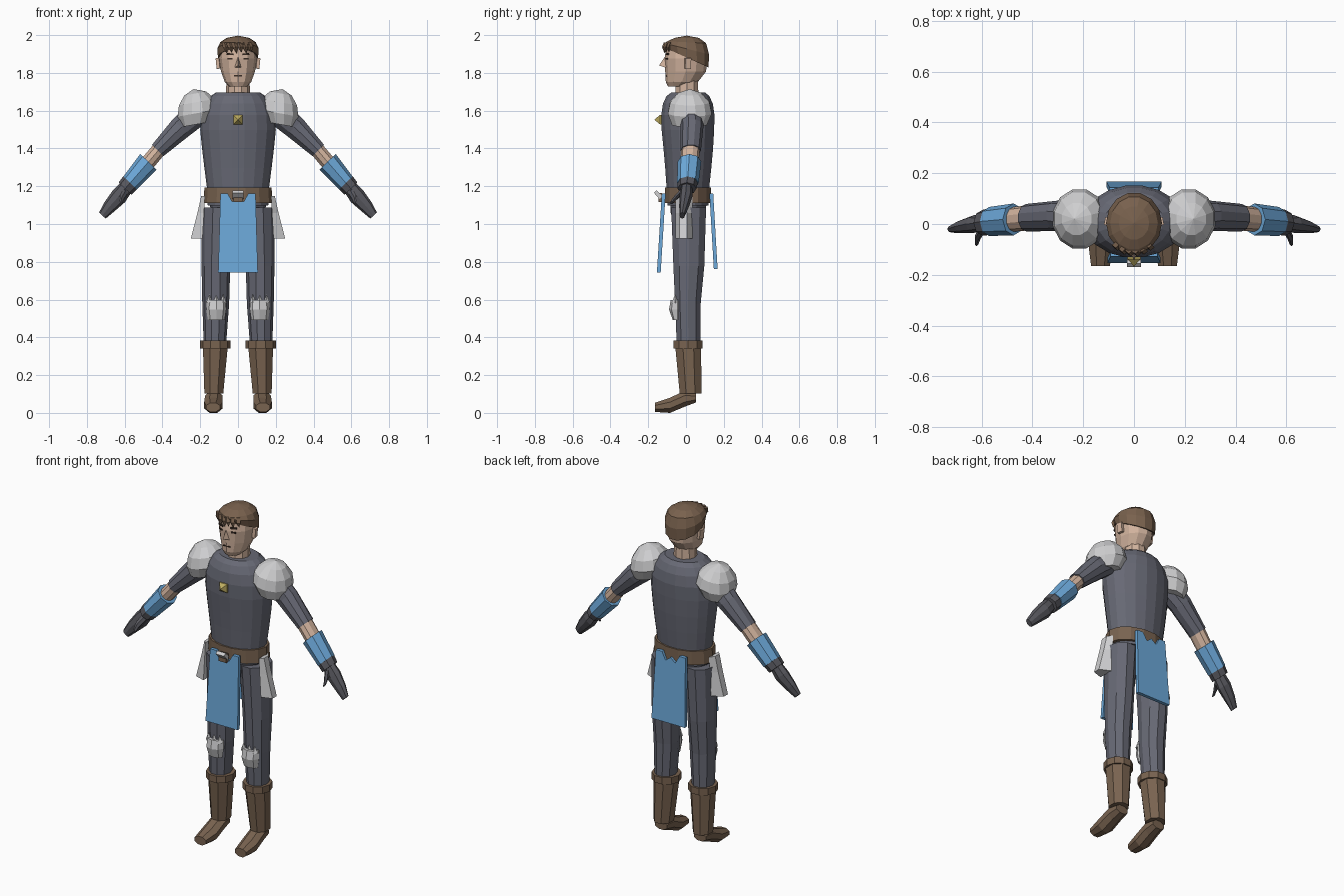
import bpy, bmesh, math
from mathutils import Vector, Matrix, Euler


def material(name, r, g, b):
    m = bpy.data.materials.new(name)
    m.diffuse_color = (r, g, b, 1)
    return m


CLOTH = material("slate_cloth", 0.135, 0.14, 0.175)
GLOVE = material("dark_glove", 0.095, 0.095, 0.11)
STEEL = material("pale_steel", 0.62, 0.62, 0.63)
BLUE = material("blue_cloth", 0.15, 0.39, 0.69)
LEATHER = material("brown_leather", 0.19, 0.125, 0.08)
HAIR = material("brown_hair", 0.19, 0.12, 0.075)
SKIN = material("skin", 0.64, 0.45, 0.34)
GOLD = material("gold", 0.52, 0.42, 0.12)
DARK = material("dark_brown", 0.04, 0.025, 0.018)


def make(name, verts, faces, mat, mirror=False):
    """Create a mesh object, and its twin on the other side if asked."""
    for s in ((1, -1) if mirror else (1,)):
        bm = bmesh.new()
        vs = [bm.verts.new((s * v[0], v[1], v[2])) for v in verts]
        for f in faces:
            bm.faces.new([vs[i] for i in f])
        bmesh.ops.remove_doubles(bm, verts=bm.verts, dist=1e-5)
        bmesh.ops.recalc_face_normals(bm, faces=bm.faces)
        full = name if not mirror else ("left_" if s > 0 else "right_") + name
        me = bpy.data.meshes.new(full)
        bm.to_mesh(me)
        bm.free()
        me.materials.append(mat)
        bpy.context.collection.objects.link(bpy.data.objects.new(full, me))


def loft(name, rings, mat, n=10, u=(1, 0, 0), v=(0, 1, 0), phase=0.0, mirror=False):
    """Skin elliptical rings (x, y, z, ru, rv[, z slope along v])."""
    u, verts, faces = Vector(u), [], []
    for r in rings:
        w = Vector(v) + Vector((0, 0, r[5] if len(r) > 5 else 0))
        for i in range(n):
            a = math.tau * (i + phase) / n
            verts.append(Vector(r[:3]) + u * r[3] * math.cos(a) + w * r[4] * math.sin(a))
    for k in range(len(rings) - 1):
        for i in range(n):
            j = (i + 1) % n
            faces.append((k * n + i, k * n + j, (k + 1) * n + j, (k + 1) * n + i))
    if rings[0][3] > 0:
        faces.append(tuple(range(n)))
    if rings[-1][3] > 0:
        faces.append(tuple(range((len(rings) - 1) * n, len(rings) * n)))
    make(name, verts, faces, mat, mirror)


def box(name, loc, size, mat, rot=(0, 0, 0), mirror=False):
    m = Matrix.Translation(loc) @ Euler(rot).to_matrix().to_4x4()
    verts = [m @ Vector((x * size[0] / 2, y * size[1] / 2, z * size[2] / 2))
             for x in (-1, 1) for y in (-1, 1) for z in (-1, 1)]
    faces = [(0, 1, 3, 2), (4, 5, 7, 6), (0, 1, 5, 4), (2, 3, 7, 6), (0, 2, 6, 4), (1, 3, 7, 5)]
    make(name, verts, faces, mat, mirror)


def slab(name, outline, y_at, thick, mat):
    """Extrude an x-z outline whose depth follows y_at(z)."""
    n = len(outline)
    verts = [(x, y_at(z) + d, z) for d in (0, thick) for x, z in outline]
    faces = [tuple(range(n)), tuple(range(n, 2 * n))]
    faces += [(i, (i + 1) % n, n + (i + 1) % n, n + i) for i in range(n)]
    make(name, verts, faces, mat)


# Torso and hips
loft("torso", [(0, 0.01, 1.10, 0.16, 0.11), (0, 0.01, 1.20, 0.165, 0.115),
               (0, 0.012, 1.30, 0.178, 0.124), (0, 0.012, 1.40, 0.19, 0.133),
               (0, 0.01, 1.50, 0.2, 0.141), (0, 0.01, 1.58, 0.197, 0.143),
               (0, 0.01, 1.64, 0.175, 0.134), (0, 0.01, 1.68, 0.145, 0.115),
               (0, 0.012, 1.70, 0.115, 0.09)], CLOTH, n=18)
loft("hips", [(0, 0.012, 0.99, 0.07, 0.07), (0, 0.012, 1.06, 0.14, 0.095),
              (0, 0.012, 1.13, 0.155, 0.1)], CLOTH, n=14)
loft("belt", [(0, 0.01, 1.115, 0.182, 0.125), (0, 0.01, 1.195, 0.178, 0.125)], LEATHER, n=14)
loft("chest_stud", [(0, -0.12, 1.555, 0.035, 0.035), (0, -0.138, 1.555, 0.035, 0.035),
                    (0, -0.168, 1.555, 0, 0)], GOLD, n=4, v=(0, 0, 1), phase=0.5)

# Buckle and hanging cloths with notched tops
box("buckle", (0, -0.136, 1.143), (0.05, 0.02, 0.05), LEATHER)
box("buckle_clasp", (0, -0.147, 1.158), (0.056, 0.02, 0.045), STEEL, rot=(0.75, 0, 0))
cloth = [(-0.105, 0.745), (0.105, 0.745), (0.093, 1.165), (0.055, 1.165), (0.03, 1.12),
         (0, 1.145), (-0.03, 1.12), (-0.055, 1.165), (-0.093, 1.165)]
slab("front_cloth", cloth, lambda z: -0.128 - (1.165 - z) * 0.062, 0.02, BLUE)
slab("back_cloth", [(x * 1.04, z + 0.02 * (z < 1)) for x, z in cloth],
     lambda z: 0.124 + (1.165 - z) * 0.058, 0.02, BLUE)

# Neck and head
loft("neck", [(0, 0.005, 1.68, 0.064, 0.064), (0, 0.005, 1.80, 0.06, 0.06)], SKIN)
loft("head", [(0, -0.045, 1.73, 0.045, 0.05), (0, -0.022, 1.755, 0.07, 0.085),
              (0, -0.002, 1.81, 0.09, 0.108), (0, 0, 1.88, 0.1, 0.113),
              (0, 0.003, 1.95, 0.092, 0.105)], SKIN, n=12)
make("nose", [(-0.018, -0.105, 1.83), (0.018, -0.105, 1.83), (0, -0.143, 1.842),
              (0, -0.108, 1.895)], [(0, 1, 2), (0, 2, 3), (1, 3, 2), (0, 3, 1)], SKIN)
box("mouth", (0, -0.1045, 1.788), (0.042, 0.008, 0.006), DARK)
box("eye", (0.041, -0.1005, 1.877), (0.026, 0.008, 0.009), DARK, rot=(0, 0, 0.29), mirror=True)
box("brow", (0.041, -0.1, 1.902), (0.036, 0.009, 0.009), DARK, rot=(0, -0.06, 0.29), mirror=True)
box("ear", (0.104, 0.01, 1.853), (0.018, 0.032, 0.056), SKIN, rot=(0, 0.1, 0.2), mirror=True)

# Hair cap, lower at the back, with a jagged fringe
loft("hair", [(0, 0.008, 1.882, 0.106, 0.114, -0.45), (0, 0.004, 1.93, 0.11, 0.121, -0.25),
              (0, 0.004, 1.965, 0.094, 0.105, -0.05), (0, 0.004, 1.988, 0.06, 0.066),
              (0, 0.004, 2.0, 0, 0)], HAIR, n=14)
for i in range(6):
    x = -0.065 + 0.026 * i
    y = 0.004 - 0.122 * math.sqrt(1 - (x / 0.11) ** 2)
    loft(f"fringe_lock_{i + 1}", [(x - 0.008, y + 0.012, 1.965, 0.014, 0.012),
                                  (x, y + 0.002, 1.94, 0.016, 0.012),
                                  (x + 0.006, y + 0.004, 1.905 + 0.006 * (i % 2), 0, 0)],
         HAIR, n=4, mirror=False)

# Shoulder guards
loft("shoulder_guard", [(0.235, 0.02, 1.717, 0, 0), (0.226, 0.02, 1.694, 0.06, 0.065),
                        (0.218, 0.02, 1.648, 0.098, 0.108), (0.215, 0.02, 1.59, 0.108, 0.12),
                        (0.222, 0.018, 1.53, 0.08, 0.095)],
     STEEL, n=12, u=(1, 0, -0.18), phase=0.5, mirror=True)

# Arms: rings set square to the arm's slope
ARM = dict(u=(0, 1, 0), v=(0.72, 0, 0.69), mirror=True)
loft("upper_arm", [(0.19, 0.02, 1.61, 0.07, 0.075), (0.30, 0.032, 1.515, 0.06, 0.065),
                   (0.425, 0.025, 1.392, 0.054, 0.045)], CLOTH, n=10, **ARM)
loft("forearm", [(0.41, 0.025, 1.407, 0.05, 0.041), (0.50, 0.016, 1.30, 0.048, 0.042)],
     SKIN, n=10, **ARM)
loft("bracer", [(0.474, 0.018, 1.332, 0.063, 0.06), (0.571, 0.01, 1.22, 0.057, 0.05)],
     BLUE, n=8, **ARM)
loft("glove_cuff", [(0.565, 0.009, 1.228, 0.05, 0.045), (0.572, 0.009, 1.22, 0.053, 0.05),
                    (0.598, 0.005, 1.19, 0.05, 0.047)], GLOVE, n=8, **ARM)
loft("hand", [(0.59, 0.003, 1.20, 0.03, 0.038), (0.63, 0, 1.15, 0.035, 0.045),
              (0.68, -0.01, 1.095, 0.026, 0.036), (0.718, -0.02, 1.048, 0.014, 0.024)],
     GLOVE, n=8, **ARM)
loft("thumb", [(0.595, -0.015, 1.18, 0.016, 0.02), (0.615, -0.052, 1.145, 0.014, 0.017),
               (0.62, -0.078, 1.115, 0.009, 0.01)], GLOVE, n=6, **ARM)

# Legs
loft("leg", [(0.122, 0.013, 0.38, 0.06, 0.066), (0.118, 0.01, 0.58, 0.071, 0.071),
             (0.117, 0.015, 0.78, 0.076, 0.086), (0.107, 0.014, 1.09, 0.084, 0.097)],
     CLOTH, n=10, mirror=True)

# Hip guards flaring outward at the side
sections = [(0.175, 0.195, 1.15), (0.18, 0.215, 1.06), (0.188, 0.25, 0.925)]
pts = [(x, y, z) for a, b, z in sections
       for x, y in ((a, -0.055), (b, -0.035), (b, 0.005), (a, 0.035))]
quads = [(k * 4 + i, k * 4 + (i + 1) % 4, k * 4 + 4 + (i + 1) % 4, k * 4 + 4 + i)
         for k in range(2) for i in range(4)]
make("hip_guard", pts, quads + [(0, 1, 2, 3), (8, 9, 10, 11)], STEEL, mirror=True)

# Knee guards with a pointed crown
loft("knee_guard", [(0.115, -0.045, 0.495, 0.045, 0.025), (0.115, -0.045, 0.55, 0.053, 0.045),
                    (0.115, -0.045, 0.6, 0.052, 0.036)], STEEL, n=8, mirror=True)
for i, x in enumerate((0.078, 0.115, 0.152)):
    loft(f"knee_point_{i + 1}", [(x, -0.058, 0.585, 0.018, 0.018), (x, -0.058, 0.63, 0, 0)],
         STEEL, n=4, mirror=True)

# Boots
loft("boot_cuff", [(0.12, 0.011, 0.345, 0.08, 0.08), (0.12, 0.011, 0.385, 0.08, 0.08)],
     LEATHER, n=10, mirror=True)
loft("boot_shaft", [(0.128, 0.024, 0.105, 0.054, 0.062), (0.12, 0.012, 0.35, 0.071, 0.074)],
     LEATHER, n=8, phase=0.5, mirror=True)
loft("boot_foot", [(0.127, 0.052, 0.082, 0.042, 0.026), (0.128, -0.005, 0.078, 0.05, 0.045),
                   (0.13, -0.085, 0.043, 0.053, 0.0435), (0.132, -0.165, 0.032, 0.04, 0.026)],
     LEATHER, n=8, v=(0, 0, 1), phase=0.5, mirror=True)

# Settle the soles exactly on the ground
bpy.context.view_layer.update()
low = min(v.co.z for o in bpy.context.scene.objects for v in o.data.vertices)
for o in bpy.context.scene.objects:
    o.data.transform(Matrix.Translation((0, 0, -low)))
